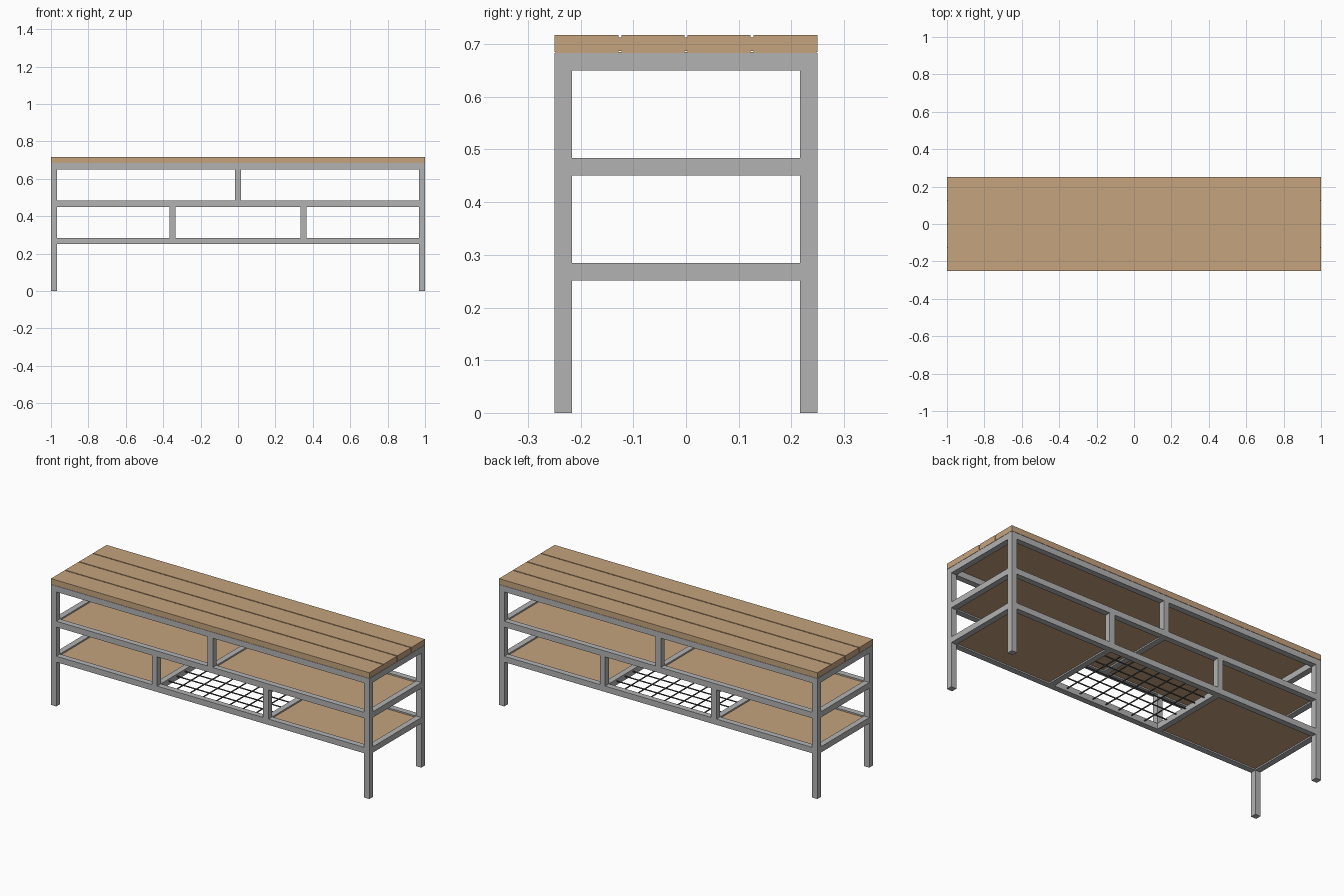
import bpy

if "Cube" in bpy.data.objects:
    bpy.data.objects.remove(bpy.data.objects["Cube"])


def material(name, rgb):
    m = bpy.data.materials.new(name)
    m.diffuse_color = (*rgb, 1)
    m.use_nodes = True
    m.node_tree.nodes["Principled BSDF"].inputs["Base Color"].default_value = m.diffuse_color
    return m


WOOD = material("light wood", (0.56, 0.37, 0.21))
STEEL = material("grey steel", (0.45, 0.45, 0.45))
WIRE = material("dark wire", (0.10, 0.10, 0.10))


def box(name, x0, x1, y0, y1, z0, z1, mat):
    v = [(x, y, z) for x in (x0, x1) for y in (y0, y1) for z in (z0, z1)]
    f = [(0, 1, 3, 2), (4, 6, 7, 5), (0, 4, 5, 1), (2, 3, 7, 6), (0, 2, 6, 4), (1, 5, 7, 3)]
    me = bpy.data.meshes.new(name)
    me.from_pydata(v, [], f)
    me.materials.append(mat)
    ob = bpy.data.objects.new(name, me)
    bpy.context.collection.objects.link(ob)
    return ob


T = 0.0333           # square tube size
X, Y = 1.0, 0.25     # half length, half depth
XI, YI = X - T, Y - T
TOP = 0.6835
LEVELS = {"lower": 0.2515, "middle": 0.4505, "upper": TOP - T}

# corner legs
for sx in (-1, 1):
    for sy in (-1, 1):
        xs, ys = sorted((sx * X, sx * XI)), sorted((sy * Y, sy * YI))
        box("leg", *xs, *ys, 0, TOP, STEEL)

# horizontal frame rails at each level
for name, z in LEVELS.items():
    for s in (-1, 1):
        ys, xs = sorted((s * Y, s * YI)), sorted((s * X, s * XI))
        box(name + "_long_rail", -XI, XI, *ys, z, z + T, STEEL)
        box(name + "_end_rail", *xs, -YI, YI, z, z + T, STEEL)

# dividing posts with cross bars under them
for x, low, high in ((-0.35, "lower", "middle"), (0.35, "lower", "middle"), (0, "middle", "upper")):
    z0, z1 = LEVELS[low] + T, LEVELS[high]
    for s in (-1, 1):
        ys = sorted((s * Y, s * YI))
        box("divider_post", x - T / 2, x + T / 2, *ys, z0, z1, STEEL)
    box("cross_bar", x - T / 2, x + T / 2, -YI, YI, z0 - T, z0, STEEL)

# wooden shelf panels set inside the frames
for name, x0, x1 in (("lower", -XI, -0.35 - T / 2), ("lower", 0.35 + T / 2, XI),
                     ("middle", -XI, -T / 2), ("middle", T / 2, XI)):
    z = LEVELS[name]
    box(name + "_shelf", x0, x1, -YI, YI, z + 0.008, z + 0.025, WOOD)

# wire grid in the lower middle bay
R = 0.0025
zc = LEVELS["lower"] + T / 2
xg = 0.35 - T / 2
for i in range(1, 8):
    x = -xg + 2 * xg * i / 8
    box("grid_cross_wire", x - R, x + R, -YI, YI, zc - R, zc + R, WIRE)
for i in range(1, 6):
    y = -YI + 2 * YI * i / 6
    box("grid_long_wire", -xg, xg, y - R, y + R, zc + R, zc + 3 * R, WIRE)

# table top planks and recessed joints
G = 0.003
for i in range(4):
    y0 = -Y + 0.125 * i
    box("top_plank", -X, X, y0 + (G if i else 0), y0 + 0.125 - (G if i < 3 else 0), 0.685, 0.717, WOOD)
for i in (-1, 0, 1):
    box("plank_joint", -X + 0.002, X - 0.002, 0.125 * i - G, 0.125 * i + G, 0.687, 0.712, WOOD)
box("top_packing", -X + 0.002, X - 0.002, -Y + 0.002, Y - 0.002, TOP, 0.685, WOOD)
